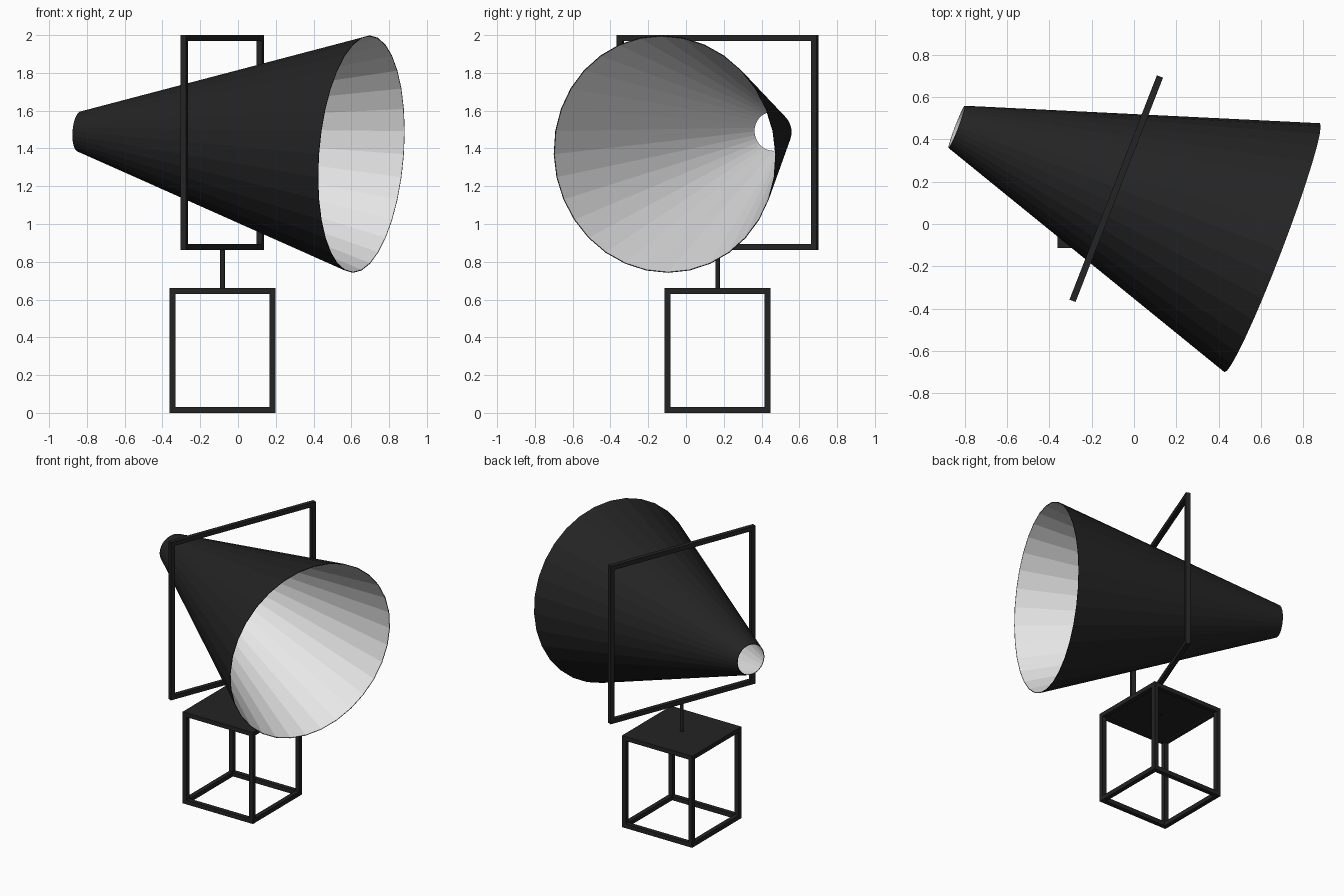
import bpy, bmesh, math
from mathutils import Vector, Matrix

if "Cube" in bpy.data.objects:
    bpy.data.objects.remove(bpy.data.objects["Cube"])


def material(name, value):
    m = bpy.data.materials.new(name)
    m.diffuse_color = (value, value, value, 1)
    m.use_nodes = True
    m.node_tree.nodes["Principled BSDF"].inputs["Base Color"].default_value = m.diffuse_color
    return m


black = material("matte black", 0.017)
white = material("inner white", 0.8)


def make_object(name, bm, mats, matrix=Matrix()):
    bmesh.ops.recalc_face_normals(bm, faces=bm.faces)
    mesh = bpy.data.meshes.new(name)
    bm.to_mesh(mesh)
    bm.free()
    ob = bpy.data.objects.new(name, mesh)
    ob.matrix_world = matrix
    for m in mats:
        mesh.materials.append(m)
    bpy.context.collection.objects.link(ob)
    return ob


def add_box(bm, lo, hi):
    lo, hi = Vector(lo), Vector(hi)
    bmesh.ops.create_cube(bm, size=1, matrix=Matrix.Translation((lo + hi) / 2)
                          @ Matrix.Diagonal((*(hi - lo), 1)))


CX, CY = -0.082, 0.167      # vertical axis of the stand
BAR = 0.031

# Open cube stand: four legs, top and bottom rails, solid top
H, TOP = 0.28, 0.66
IN = H - BAR
bm = bmesh.new()
for sx in (-1, 1):
    xs = sorted((sx * IN, sx * H))
    for sy in (-1, 1):
        ys = sorted((sy * IN, sy * H))
        add_box(bm, (xs[0], ys[0], 0), (xs[1], ys[1], TOP))
    for z in (0, TOP - BAR):
        add_box(bm, (xs[0], -IN, z), (xs[1], IN, z + BAR))
        add_box(bm, (-IN, xs[0], z), (IN, xs[1], z + BAR))
make_object("cube_stand", bm, [black], Matrix.Translation((CX, CY, 0)))

bm = bmesh.new()
add_box(bm, (-IN, -IN, TOP - 0.022), (IN, IN, TOP))
make_object("stand_top", bm, [black], Matrix.Translation((CX, CY, 0)))

# Swivel post
bm = bmesh.new()
bmesh.ops.create_cone(bm, cap_ends=True, segments=16, radius1=0.012, radius2=0.012,
                      depth=0.25, matrix=Matrix.Translation((CX, CY, 0.755)))
make_object("swivel_post", bm, [black])

# Upright square frame, turned about the post
Z0, Z1, W = 0.862, 2.0, 0.569
bm = bmesh.new()
t = BAR / 2
for s in (-1, 1):
    a, b = sorted((s * W, s * (W - BAR)))
    add_box(bm, (a, -t, Z0), (b, t, Z1))
for z in (Z0, Z1 - BAR):
    add_box(bm, (-W + BAR, -t, z), (W - BAR, t, z + BAR))
make_object("square_frame", bm, [black],
            Matrix.Translation((CX - 0.002, CY, 0)) @ Matrix.Rotation(math.radians(68.7), 4, 'Z'))

# Horn: thin double-walled cone, open at both ends, white inside
small = Vector((-0.838, 0.459, 1.49))
large = Vector((0.653, -0.112, 1.37))
axis = large - small
N, R0, R1, WALL = 32, 0.107, 0.63, 0.004
bm = bmesh.new()


def ring(r, z):
    return [bm.verts.new((r * math.cos(2 * math.pi * i / N),
                          r * math.sin(2 * math.pi * i / N), z)) for i in range(N)]


L = axis.length
rings = [ring(R0, 0), ring(R1, L), ring(R1 - WALL, L), ring(R0 - WALL, 0)]
for k in range(4):
    a, b = rings[k], rings[(k + 1) % 4]
    for i in range(N):
        j = (i + 1) % N
        f = bm.faces.new((a[i], a[j], b[j], b[i]))
        f.material_index = 1 if k == 2 else 0
# local z along the horn, local y horizontal
zc = axis.normalized()
yc = Vector((0, 0, 1)).cross(zc).normalized()
xc = yc.cross(zc)
rot = Matrix((xc, yc, zc)).transposed().to_4x4()
make_object("horn", bm, [black, white], Matrix.Translation(small) @ rot)
